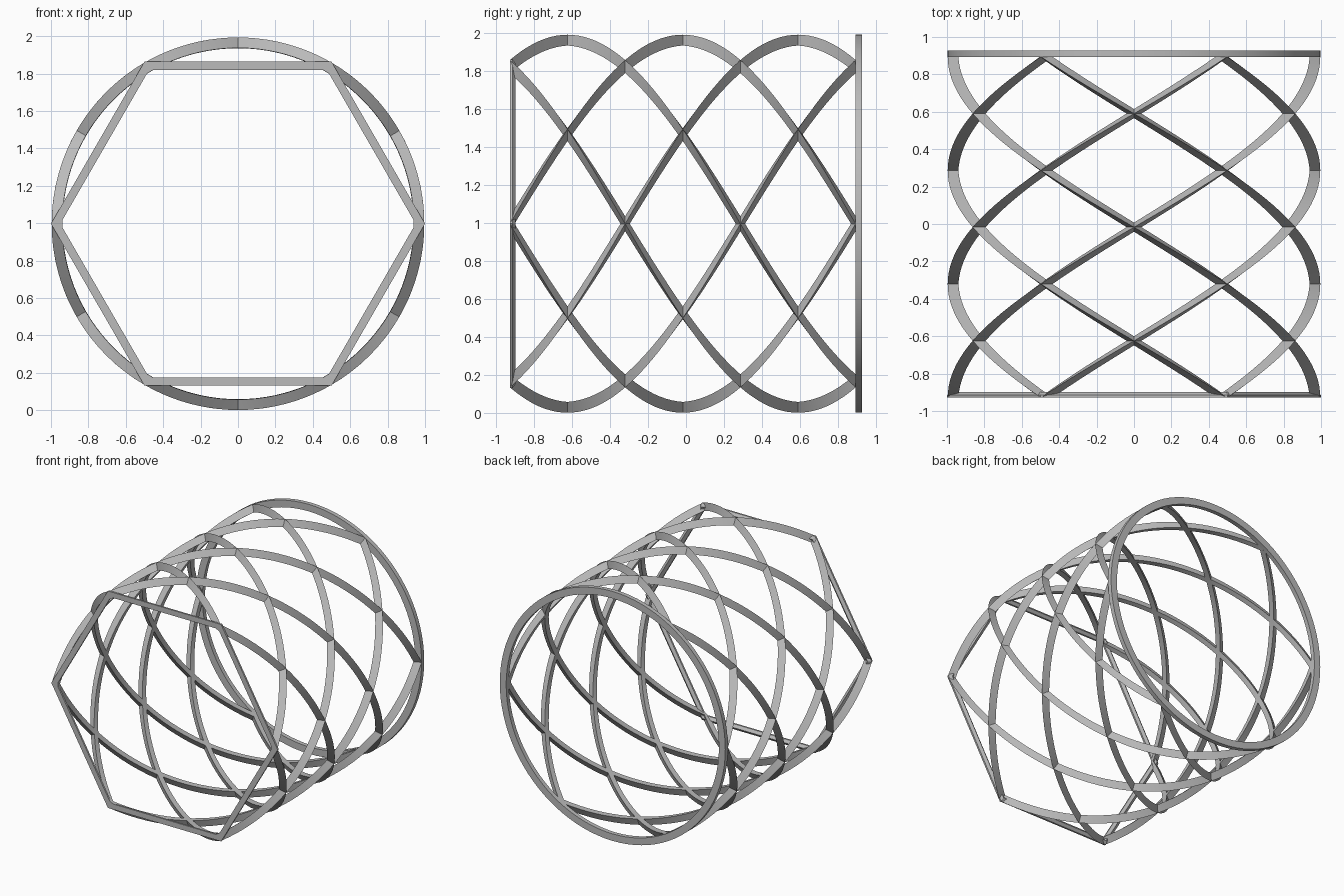
import bpy
import bmesh
from math import cos, sin, pi, radians

CENTRE_Z = 0.997
OUTER, INNER = 0.996, 0.94
FRONT_Y, BACK_Y = -0.928, 0.894

cube = bpy.data.objects.get("Cube")
if cube:
    bpy.data.objects.remove(cube, do_unlink=True)

grey = bpy.data.materials.new("plain grey")
grey.use_nodes = True
grey.diffuse_color = (0.5, 0.5, 0.5, 1)
grey.node_tree.nodes["Principled BSDF"].inputs["Base Color"].default_value = (0.5, 0.5, 0.5, 1)


def polar(radius, angle, y):
    return (radius * cos(angle), y, CENTRE_Z + radius * sin(angle))


def sweep(name, sections, closed):
    """Skin a run of matching cross-sections into a bar."""
    bm = bmesh.new()
    rows = [[bm.verts.new(p) for p in s] for s in sections]
    pairs = list(zip(rows, rows[1:]))
    if closed:
        pairs.append((rows[-1], rows[0]))
    else:
        bm.faces.new(rows[0])
        bm.faces.new(rows[-1])
    for a, b in pairs:
        for i in range(len(a)):
            j = (i + 1) % len(a)
            bm.faces.new((a[i], a[j], b[j], b[i]))
    bmesh.ops.recalc_face_normals(bm, faces=bm.faces)
    mesh = bpy.data.meshes.new(name)
    bm.to_mesh(mesh)
    bm.free()
    mesh.materials.append(grey)
    obj = bpy.data.objects.new(name, mesh)
    bpy.context.collection.objects.link(obj)
    bpy.ops.object.select_all(action="DESELECT")
    obj.select_set(True)
    bpy.context.view_layer.objects.active = obj
    bpy.ops.object.shade_smooth_by_angle(angle=radians(30))


def ring(name, sides, profile):
    """Turn a profile of (radius, y) corners about the long axis."""
    sections = [[polar(r, 2 * pi * k / sides, y) for r, y in profile]
                for k in range(sides)]
    sweep(name, sections, True)


def spiral(name, start, turn, steps=60, half=0.042):
    """Half-turn strip with its ridge outward and flat ends."""
    corners = ((OUTER, 0), (INNER, half), (INNER, -half))
    sections = []
    for k in range(steps + 1):
        t = k / steps
        y = FRONT_Y + (BACK_Y - FRONT_Y) * t
        sections.append([polar(r, start + turn * pi * t + d, y) for r, d in corners])
    sweep(name, sections, False)


# Flat-faced back ring
ring("back_ring", 96, ((OUTER, 0.893), (OUTER, 0.927), (INNER, 0.927), (INNER, 0.893)))

# Front hexagon, flat in front and ridged behind
ring("front_hexagon", 6, ((1.0, -0.928), (1.0, -0.914), (0.975, -0.898),
                          (0.95, -0.914), (0.95, -0.928)))

# Crossing lattice strips
for n in range(6):
    spiral(f"left_spiral_{n + 1}", n * pi / 3, 1)
    spiral(f"right_spiral_{n + 1}", n * pi / 3, -1)
